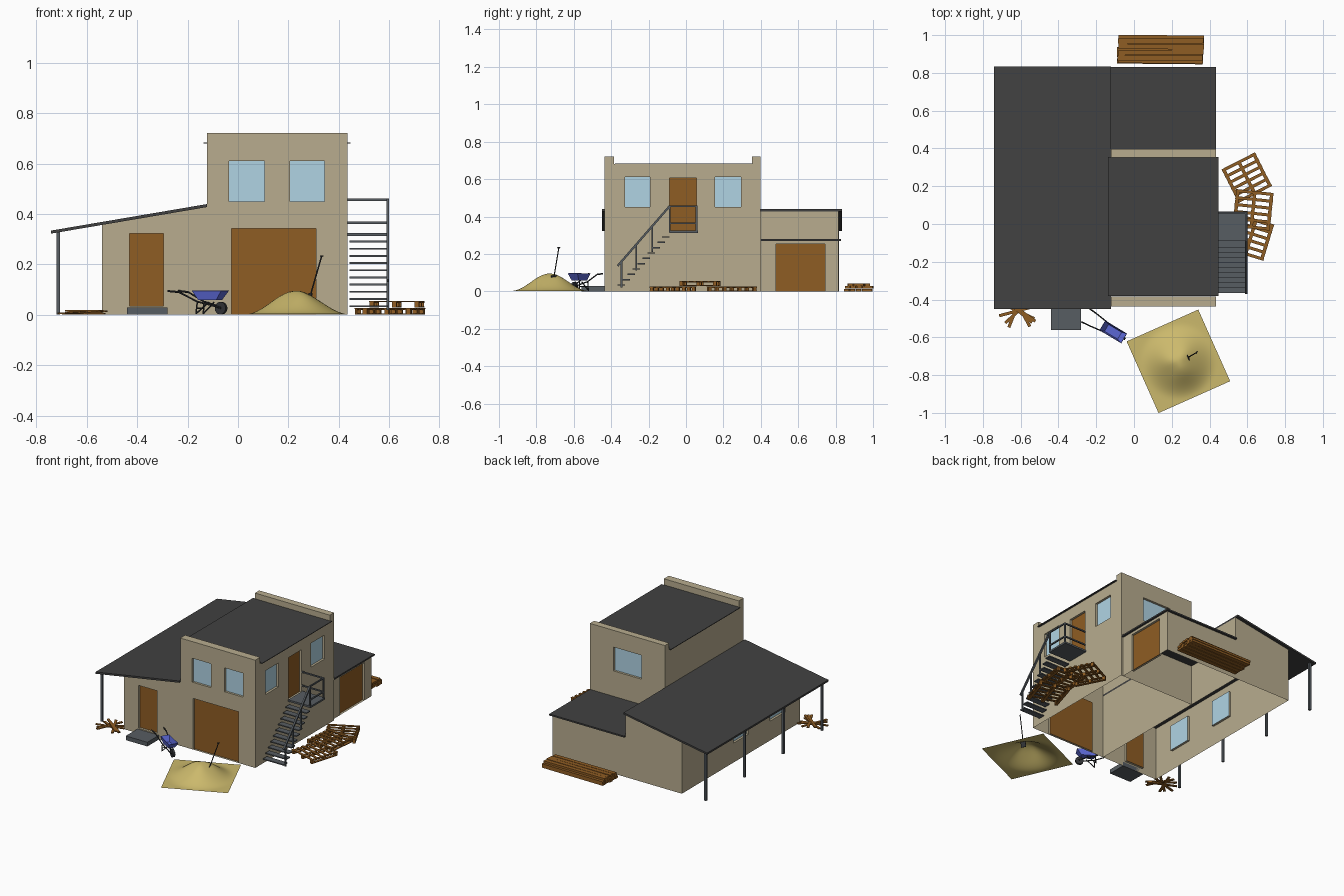
import bpy, bmesh, math, random
from mathutils import Matrix, Vector

if "Cube" in bpy.data.objects:
    bpy.data.objects.remove(bpy.data.objects["Cube"])

random.seed(4)


def material(name, *rgb):
    m = bpy.data.materials.new(name)
    m.diffuse_color = (*rgb, 1)
    m.use_nodes = True
    m.node_tree.nodes["Principled BSDF"].inputs["Base Color"].default_value = m.diffuse_color
    return m


PLASTER = material("plaster", .48, .415, .275)
ROOF = material("roof", .053, .053, .053)
WOOD = material("wood", .275, .109, .017)
GLASS = material("glass", .434, .658, .775)
METAL = material("metal", .095, .109, .122)
DARK = material("dark", .03, .032, .036)
BLUE = material("blue", .105, .135, .65)
SAND = material("sand", .60, .485, .15)


def finish(name, bm, mat):
    me = bpy.data.meshes.new(name)
    bm.to_mesh(me)
    bm.free()
    me.materials.append(mat)
    ob = bpy.data.objects.new(name, me)
    bpy.context.collection.objects.link(ob)
    return ob


def add_box(bm, lo, hi, M=Matrix()):
    lo, hi = Vector(lo), Vector(hi)
    S = Matrix.Diagonal((*(hi - lo), 1))
    return bmesh.ops.create_cube(bm, size=1, matrix=M @ Matrix.Translation((lo + hi) / 2) @ S)["verts"]


def box(name, lo, hi, mat):
    bm = bmesh.new()
    add_box(bm, lo, hi)
    return finish(name, bm, mat)


def add_rod(bm, a, b, r, sides=4, M=Matrix()):
    a, b = Vector(a), Vector(b)
    d = b - a
    T = Matrix.Translation((a + b) / 2) @ d.to_track_quat('Z', 'Y').to_matrix().to_4x4()
    bmesh.ops.create_cone(bm, cap_ends=True, segments=sides, radius1=r, radius2=r, depth=d.length,
                          matrix=M @ T @ Matrix.Rotation(math.pi / 4, 4, 'Z'))


def wall(name, a, b, z0, z1, openings=(), clip=None, depth=.015):
    """Single-sheet wall; openings are (lo, hi, z lo, z hi, panel material, label)."""
    a, b = Vector((*a, 0)), Vector((*b, 0))
    d = (b - a).normalized()
    inward = Vector((-d.y, d.x, 0)) * depth
    axis = 0 if abs(d.x) > .5 else 1
    holes = []
    for lo, hi, h0, h1, mat, label in openings:
        u0, u1 = sorted(((lo - a[axis]) * d[axis], (hi - a[axis]) * d[axis]))
        holes.append((u0, u1, h0, h1, mat, label))
    us = sorted({0, (b - a).length, *[u for h in holes for u in h[:2]]})
    zs = sorted({z0, z1, *[z for h in holes for z in h[2:4]]})
    P = lambda u, z: a + d * u + Vector((0, 0, z))
    bm = bmesh.new()
    quad = lambda m, *pts: m.faces.new([m.verts.new(p) for p in pts])
    for u0, u1 in zip(us, us[1:]):
        for h0, h1 in zip(zs, zs[1:]):
            u, z = (u0 + u1) / 2, (h0 + h1) / 2
            if not any(h[0] < u < h[1] and h[2] < z < h[3] for h in holes):
                quad(bm, P(u0, h0), P(u1, h0), P(u1, h1), P(u0, h1))
    for u0, u1, h0, h1, mat, label in holes:
        c = [P(u0, h0), P(u1, h0), P(u1, h1), P(u0, h1)]
        for p, q in zip(c, c[1:] + c[:1]):        # reveal
            quad(bm, p, q, q + inward, p + inward)
        pm = bmesh.new()
        quad(pm, *[p + inward for p in c])
        finish(label, pm, mat)
    bmesh.ops.remove_doubles(bm, verts=bm.verts, dist=1e-5)
    if clip:
        bmesh.ops.bisect_plane(bm, geom=bm.verts[:] + bm.edges[:] + bm.faces[:],
                               plane_co=clip[0], plane_no=clip[1], clear_outer=True)
    return finish(name, bm, PLASTER)


# tower walls
XL, XR, YF, YB, YE, XW = -.122, .434, -.437, .398, .815, -.54
win = lambda lo, hi: (lo, hi, .45, .61, GLASS, "tower_window")
wall("tower_front", (XL, YF), (XR, YF), 0, .68,
     [win(-.035, .105), win(.207, .343), (-.026, .31, 0, .343, WOOD, "garage_door")])
wall("tower_right", (XR, YF), (XR, YB), 0, .68,
     [win(-.327, -.193), win(.155, .295), (-.087, .055, .32, .605, WOOD, "upper_door")])
wall("tower_back", (XR, YB), (XL, YB), 0, .68, [win(.05, .26)])
wall("tower_left", (XL, YB), (XL, YF), 0, .68)
box("parapet_front", (XL, YF, .68), (XR, YF + .052, .722), PLASTER)
box("parapet_back", (XL, YB - .045, .68), (XR, YB, .722), PLASTER)
box("tower_roof", (-.137, YF + .057, .680), (.447, YB - .042, .684), ROOF)

# side wing with a sloping roof
clip = ((-.74, 0, .322), (-.172, 0, 1))
wall("wing_front", (XW, YF), (XL, YF), 0, .5, [(-.431, -.296, .035, .322, WOOD, "wing_door")], clip)
wall("wing_back", (XL, YE), (XW, YE), 0, .5, (), clip)
wall("wing_left", (XW, YE), (XW, YF), 0, .355,
     [(y - .08, y + .08, .13, .3, GLASS, "wing_window") for y in (-.2, .19)])
wall("wing_right", (XL, YB), (XL, YE), 0, .428)
bm = bmesh.new()
for v in add_box(bm, (-.741, -.45, .322), (XL, .835, .334)):
    v.co.z += (v.co.x + .741) * .17
finish("wing_roof", bm, ROOF)
bm = bmesh.new()
for y in (.81, .4, -.01, -.42):
    add_box(bm, (-.721, y - .007, 0), (-.707, y + .007, .328))
finish("roof_posts", bm, METAL)
box("door_step", (-.44, -.56, 0), (-.28, YF, .028), METAL)

# rear annex
wall("annex_right", (.42, YB), (.42, YE), 0, .272, [(.48, .742, 0, .253, WOOD, "annex_door")])
wall("annex_back", (.42, YE), (XL, YE), 0, .272)
box("annex_roof", (XL, YB, .27), (.433, .83, .28), ROOF)

# outside stair with landing and railing
bm = bmesh.new()
add_box(bm, (XR, -.088, .312), (.6, .065, .324))
N = 10
for i in range(N):
    y, z = -.105 - i * .0265, .287 - i * .0285
    add_box(bm, (.442, y - .022, z), (.596, y + .018, z + .007))
finish("stair_treads", bm, METAL)
bm = bmesh.new()
X = .594
rail = lambda y: .455 + (y + .088) * 1.15
for y in (-.345, -.265, -.18):
    add_rod(bm, (X, y, rail(y) - .14), (X, y, rail(y)), .006)
add_rod(bm, (X, -.365, rail(-.365)), (X, -.088, .455), .008)
for y in (-.086, .056):
    add_rod(bm, (X, y, .315), (X, y, .46), .006)
for z in (.365, .456):
    add_rod(bm, (X, -.088, z), (X, .06, z), .006)
    add_rod(bm, (XR, .056, z), (X, .056, z), .006)
finish("stair_railing", bm, METAL)


# pallets
def pallet(name, x, y, z, deg):
    M = Matrix.Translation((x, y, z)) @ Matrix.Rotation(math.radians(deg), 4, 'Z')
    bm = bmesh.new()
    for u in (-.09, 0, .09):
        add_box(bm, (u - .009, -.1, 0), (u + .009, .1, .005), M)
        for v in (-.09, 0, .09):
            add_box(bm, (u - .009, v - .009, .005), (u + .009, v + .009, .018), M)
        add_box(bm, (u - .009, -.1, .018), (u + .009, .1, .022), M)
    for i in range(6):
        v = -.092 + i * .0368
        add_box(bm, (-.1, v - .008, .022), (.1, v + .008, .027), M)
    finish(name, bm, WOOD)


pallet("pallet_rear", .597, .245, 0, 27)
pallet("pallet_front", .618, -.07, 0, -17)
pallet("pallet_top", .63, .075, .028, -6)

# stacked planks behind the house
bm = bmesh.new()
for layer, (count, y0) in enumerate(((5, .861), (5, .864), (4, .878))):
    for i in range(count):
        s = random.uniform(-.006, .006)
        M = Matrix.Translation((.14 + s, y0 + i * .0305, layer * .0145)) \
            @ Matrix.Rotation(random.uniform(-.012, .012), 4, 'Z')
        add_box(bm, (-.226, -.0135, 0), (.226, .0135, .0135), M)
finish("plank_stack", bm, WOOD)

# scrap sticks by the wing corner
bm = bmesh.new()
for i, deg in enumerate((-25, 15, 42, 68, 118, 145, -40)):
    M = Matrix.Translation((-.612 + random.uniform(-.02, .02), -.462, .001 + i * .002)) \
        @ Matrix.Rotation(math.radians(deg), 4, 'Z')
    add_box(bm, (-.092, -.008, 0), (.092, .008, .006), M)
finish("scrap_wood", bm, WOOD)

# sand heap
bm = bmesh.new()
bmesh.ops.create_grid(bm, x_segments=28, y_segments=28, size=.2075)
for v in bm.verts:
    r = v.co.length
    t = max(0, 1 - r / .205)
    ang = math.atan2(v.co.y, v.co.x)
    v.co.z = .002 + .093 * t * t * (3 - 2 * t) * (1 + .06 * math.sin(3 * ang) * min(1, r / .08))
for f in bm.faces:
    f.smooth = True
heap = finish("sand_heap", bm, SAND)
heap.location = (.235, -.727, 0)
heap.rotation_euler.z = math.radians(24)

# shovel stuck in the heap
bm = bmesh.new()
add_rod(bm, (.285, -.707, .07), (.332, -.68, .233), .003, 8)
add_rod(bm, (.328, -.687, .233), (.336, -.673, .233), .003, 8)
M = Matrix.Translation((.284, -.708, .068)) @ Matrix.Rotation(math.radians(24), 4, 'Z') \
    @ Matrix.Rotation(.28, 4, 'Y')
add_box(bm, (-.002, -.016, -.025), (.002, .016, .018), M)
finish("shovel", bm, DARK)

# wheelbarrow, local +x points to the wheel
B = Matrix.Translation((-.045, -.61, 0)) @ Matrix.Rotation(math.radians(-31), 4, 'Z')
bm = bmesh.new()
for v in add_box(bm, (-.143, -.03, .058), (-.008, .03, .095)):
    if v.co.z < .07:
        v.co.x = -.118 if v.co.x < -.07 else -.035
        v.co.y *= .75
bmesh.ops.delete(bm, geom=[f for f in bm.faces if f.calc_center_median().z > .09], context='FACES')
bm.transform(B)
finish("barrow_tray", bm, BLUE).modifiers.new("thickness", 'SOLIDIFY').thickness = .003
bm = bmesh.new()
for s in (-1, 1):
    add_rod(bm, (-.02, s * .012, .028), (-.12, s * .026, .052), .0035, 8, B)
    add_rod(bm, (-.12, s * .026, .052), (-.2, s * .037, .09), .0035, 8, B)
    add_rod(bm, (-.2, s * .037, .09), (-.248, s * .041, .094), .004, 8, B)
    add_rod(bm, (-.12, s * .026, .055), (-.125, s * .028, .003), .003, 8, B)
    add_rod(bm, (-.125, s * .028, .004), (-.07, s * .02, .05), .003, 8, B)
add_rod(bm, (-.122, -.027, .025), (-.122, .027, .025), .003, 8, B)
add_rod(bm, (-.026, -.014, .026), (-.026, .014, .026), .004, 8, B)
add_rod(bm, (-.026, -.007, .026), (-.026, .007, .026), .025, 20, B)
finish("barrow_frame_and_wheel", bm, DARK)
